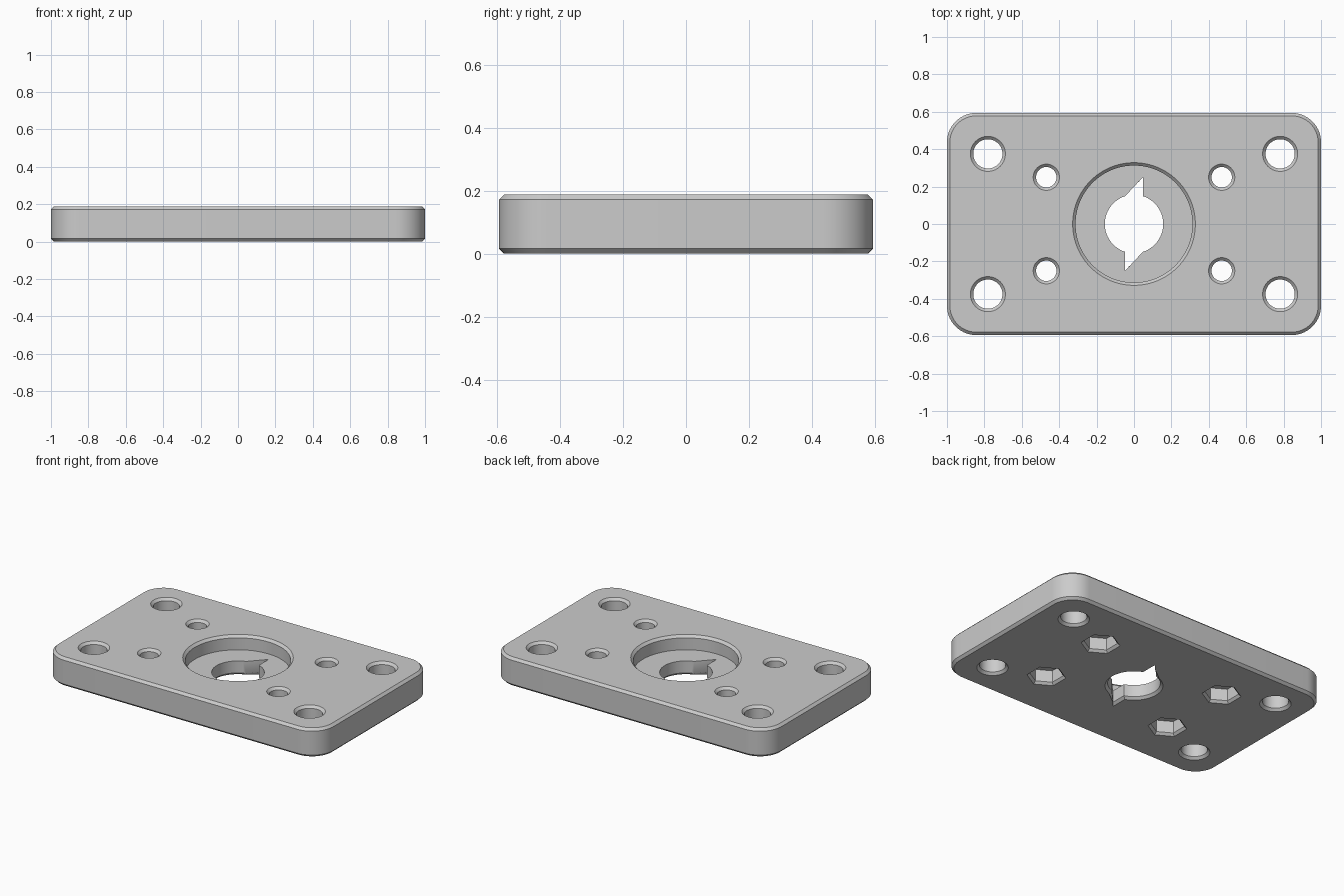
import bpy
import bmesh
from math import sin, cos, pi, asin, radians

cube = bpy.data.objects.get("Cube")
if cube:
    bpy.data.objects.remove(cube, do_unlink=True)

MM = 1 / 32          # drawing unit
H = 6 * MM           # plate thickness
C = 0.5 * MM         # edge chamfer
E = 0.01             # cutter overshoot
POCKET = 3 * MM      # height of recess floor and nut pocket ceiling

grey = bpy.data.materials.new("machined_grey")
grey.use_nodes = True
grey.diffuse_color = (0.6, 0.6, 0.6, 1)
grey.node_tree.nodes["Principled BSDF"].inputs["Base Color"].default_value = (0.6, 0.6, 0.6, 1)


def arc(cx, cy, r, a0, a1, n):
    return [(cx + r * cos(a0 + (a1 - a0) * i / n), cy + r * sin(a0 + (a1 - a0) * i / n))
            for i in range(n + 1)]


def rounded_rect(grow):
    hx, hy, r = 32 * MM + grow, 19 * MM + grow, 5 * MM + grow
    pts = []
    for k, (sx, sy) in enumerate([(1, 1), (-1, 1), (-1, -1), (1, -1)]):
        pts += arc(sx * (hx - r), sy * (hy - r), r, k * pi / 2, (k + 1) * pi / 2, 14)
    return pts


def ring(r, n=56):
    return lambda grow: arc(0, 0, r + grow, 0, 2 * pi, n)[:-1]


def hexagon(grow):
    return arc(0, 0, 3.25 * MM + grow, pi / 6, pi / 6 + 2 * pi, 6)[:-1]


def keyhole(grow):
    # round bore with a slot towards each long side
    r, w, end = 5 * MM + grow, 1.5 * MM + grow, 8 * MM + grow
    a = asin(w / r)
    half = arc(0, 0, r, -pi / 2 + a, pi / 2 - a, 24) + [(w, end)]
    return half + [(-x, -y) for x, y in half]


def loft(name, outline, levels, at=(0, 0)):
    """Stack outlines, each level being (height, growth), into a closed solid."""
    bm = bmesh.new()
    rows = [[bm.verts.new((x + at[0], y + at[1], z)) for x, y in outline(g)] for z, g in levels]
    n = len(rows[0])
    for low, high in zip(rows, rows[1:]):
        for i in range(n):
            j = (i + 1) % n
            bm.faces.new((low[i], low[j], high[j], high[i]))
    bm.faces.new(rows[0][::-1])
    bm.faces.new(rows[-1])
    bmesh.ops.recalc_face_normals(bm, faces=bm.faces)
    mesh = bpy.data.meshes.new(name)
    bm.to_mesh(mesh)
    bm.free()
    mesh.materials.append(grey)
    obj = bpy.data.objects.new(name, mesh)
    bpy.context.collection.objects.link(obj)
    return obj


# Flaring ends that leave a chamfer where a cutter breaks a face
BOTTOM = [(-E, C + E), (C, 0)]
TOP = [(H - C, 0), (H + E, C + E)]

# Plate with chamfered rim
plate = loft("mounting_plate", rounded_rect, [(0, -C), (C, 0), (H - C, 0), (H, -C)])

# Central recess and keyed bore
cutters = [loft("recess_cutter", ring(10 * MM, 96), [(POCKET, 0)] + TOP),
           loft("bore_cutter", keyhole, BOTTOM + [(POCKET + C, 0)])]

# Corner holes, and screw holes with nut pockets underneath
for sx in (-1, 1):
    for sy in (-1, 1):
        corner = (sx * 25 * MM, sy * 12 * MM)
        screw = (sx * 15 * MM, sy * 8 * MM)
        cutters += [loft("corner_hole_cutter", ring(2.5 * MM), BOTTOM + TOP, corner),
                    loft("nut_pocket_cutter", hexagon, BOTTOM + [(POCKET, 0)], screw),
                    loft("screw_hole_cutter", ring(1.75 * MM), [(POCKET - C, 0)] + TOP, screw)]

bpy.ops.object.select_all(action='DESELECT')
bpy.context.view_layer.objects.active = plate
plate.select_set(True)
for cutter in cutters:
    cutter.hide_render = True
    mod = plate.modifiers.new("cut", 'BOOLEAN')
    mod.operation = 'DIFFERENCE'
    mod.solver = 'EXACT'
    mod.object = cutter
    bpy.ops.object.modifier_apply(modifier=mod.name)
    bpy.data.objects.remove(cutter, do_unlink=True)

bpy.ops.object.shade_smooth_by_angle(angle=radians(30))
